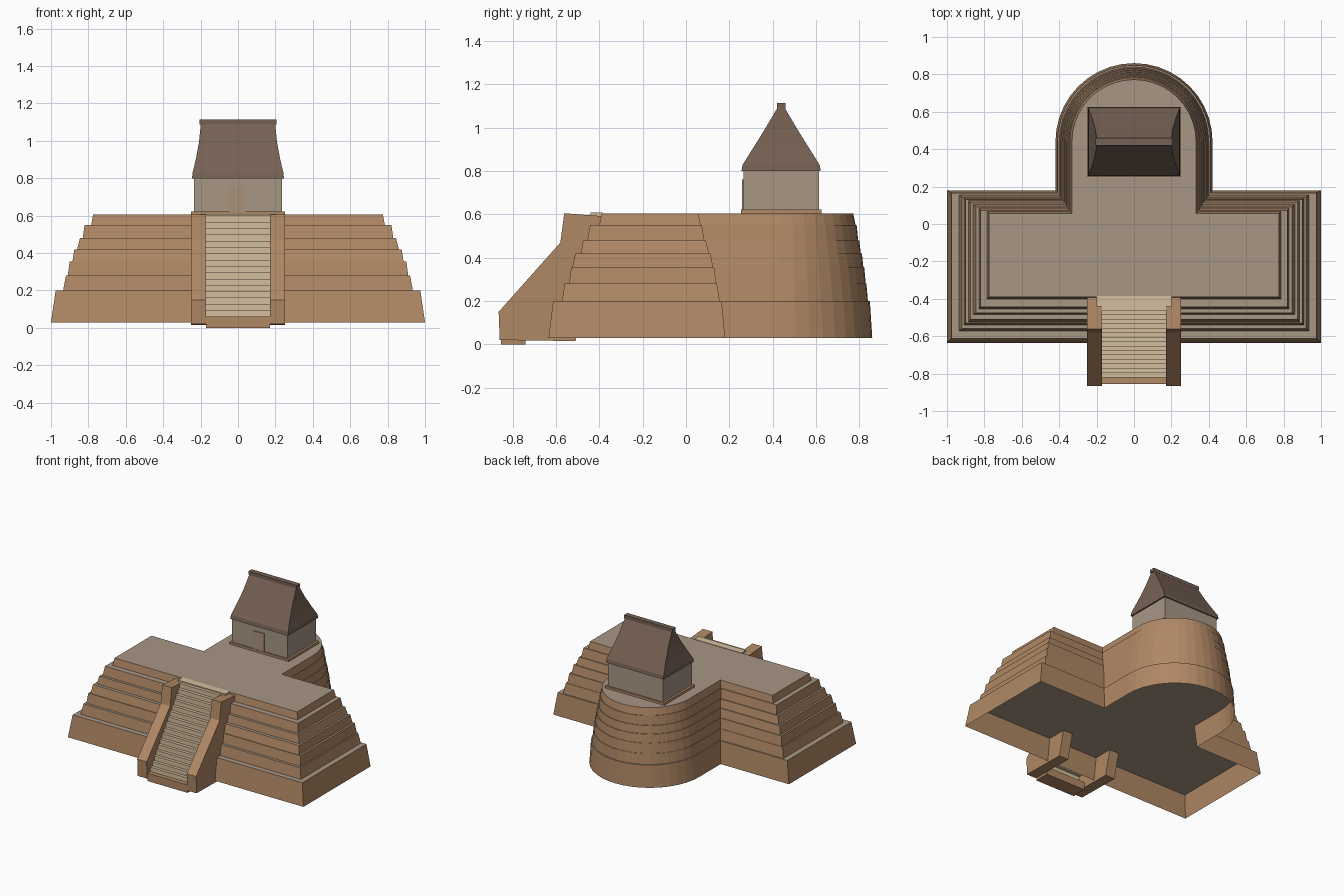
import bpy, bmesh, math

if "Cube" in bpy.data.objects:
    bpy.data.objects.remove(bpy.data.objects["Cube"])


def material(name, r, g, b):
    m = bpy.data.materials.new(name)
    lin = [((c / 255 + 0.055) / 1.055) ** 2.4 for c in (r, g, b)]
    m.diffuse_color = (*lin, 1)
    m.use_nodes = True
    m.node_tree.nodes["Principled BSDF"].inputs["Base Color"].default_value = m.diffuse_color
    return m


BROWN = material("brown stone", 176, 136, 101)
GREY = material("grey plaster", 167, 151, 133)
TAN = material("pale stair stone", 212, 191, 158)
THATCH = material("dark thatch", 118, 97, 84)
DOOR = material("door clay", 170, 146, 122)


def finish(name, bm, *mats):
    bmesh.ops.recalc_face_normals(bm, faces=bm.faces)
    me = bpy.data.meshes.new(name)
    bm.to_mesh(me)
    bm.free()
    for m in mats:
        me.materials.append(m)
    ob = bpy.data.objects.new(name, me)
    bpy.context.collection.objects.link(ob)
    return ob


def loft(name, rings, mats, floor=True):
    """Skin closed rings of points from bottom to top and cap them."""
    bm = bmesh.new()
    loops = [[bm.verts.new(p) for p in ring] for ring in rings]
    n = len(loops[0])
    for a, b in zip(loops, loops[1:]):
        for i in range(n):
            j = (i + 1) % n
            bm.faces.new((a[i], a[j], b[j], b[i]))
    top = bm.faces.new(loops[-1])
    top.material_index = len(mats) - 1
    if floor:
        bm.faces.new(loops[0][::-1])
    return finish(name, bm, *mats)


def rect(hx, y0, y1, z, cx=0):
    return [(cx - hx, y0, z), (cx + hx, y0, z), (cx + hx, y1, z), (cx - hx, y1, z)]


def box(name, hx, y0, y1, z0, z1, mat, cx=0):
    return loft(name, [rect(hx, y0, y1, z0, cx), rect(hx, y0, y1, z1, cx)], [mat])


# Stepped platform: wide block in front, round-ended wing behind
ROUND_Y, SEG = 0.44, 20


def outline(z, side, front, back, r):
    pts = [(-side, -front, z), (side, -front, z), (side, back, z), (r, back, z)]
    for i in range(SEG + 1):
        a = math.pi * i / SEG
        pts.append((r * math.cos(a), ROUND_Y + r * math.sin(a), z))
    return pts + [(-r, back, z), (-side, back, z)]


LEVELS = [0.03, 0.20, 0.28, 0.355, 0.42, 0.48, 0.55, 0.605]
FOOT = [(1.0, .635, .18, .42), (.935, .572, .155, .40), (.91, .54, .14, .39),
        (.885, .525, .125, .379), (.86, .485, .105, .367), (.83, .455, .085, .355),
        (.785, .40, .067, .343)]
HEAD = [(.975, .613, .165, .409), (.92, .56, .143, .393), (.90, .53, .13, .383),
        (.875, .51, .113, .372), (.845, .475, .092, .36), (.82, .443, .073, .348),
        (.775, .39, .057, .332)]
for i, (lo, hi) in enumerate(zip(FOOT, HEAD)):
    loft(f"platform_tier_{i + 1}",
         [outline(LEVELS[i], *lo), outline(LEVELS[i + 1], *hi)], [BROWN, GREY], floor=False)

# Staircase: open-bottomed ribbon of treads and risers
STEPS, HALF = 16, 0.17
Y0, Y1, Z0, Z1 = -0.82, -0.44, 0.06, 0.60
path = [(Y0, Z0)]
for i in range(STEPS):
    z = Z0 + (Z1 - Z0) * (i + 1) / STEPS
    path.append((Y0 + (Y1 - Y0) * i / STEPS, z))
    path.append((Y0 + (Y1 - Y0) * (i + 1) / STEPS, z))
bm = bmesh.new()
left = [bm.verts.new((-HALF, y, z)) for y, z in path]
right = [bm.verts.new((HALF, y, z)) for y, z in path]
for i in range(len(path) - 1):
    bm.faces.new((left[i], right[i], right[i + 1], left[i + 1]))
finish("staircase", bm, TAN)
box("stair_landing", 0.20, -0.44, -0.385, 0.585, 0.608, TAN)
box("stair_plinth", HALF, -0.855, -0.74, 0.0, 0.06, BROWN)

# Sloping side walls of the stair
CHEEK = [(-.86, .02), (-.865, .15), (-.58, .47), (-.562, .605), (-.39, .592),
         (-.39, .50), (-.51, .015)]
for name, x0, x1 in (("left_stair_wall", -.25, -.17), ("right_stair_wall", .17, .25)):
    loft(name, [[(x, y, z) for y, z in CHEEK] for x in (x0, x1)], [BROWN])

# Temple on the round wing
box("temple_base", 0.252, 0.255, 0.625, 0.60, 0.622, BROWN)
box("temple_walls", 0.235, 0.265, 0.613, 0.62, 0.805, GREY)
box("temple_door", 0.045, 0.258, 0.266, 0.622, 0.76, DOOR, cx=-0.004)

# Steep thatched roof with a ridge cap
RIDGE_Y = 0.439
ROOF = [(.80, .246, .183), (.828, .243, .178), (.90, .226, .133),
        (.99, .209, .077), (1.09, .199, .018)]
loft("thatched_roof",
     [rect(hx, RIDGE_Y - hy, RIDGE_Y + hy, z) for z, hx, hy in ROOF], [THATCH])
box("roof_ridge", 0.205, RIDGE_Y - .02, RIDGE_Y + .02, 1.088, 1.114, THATCH)
